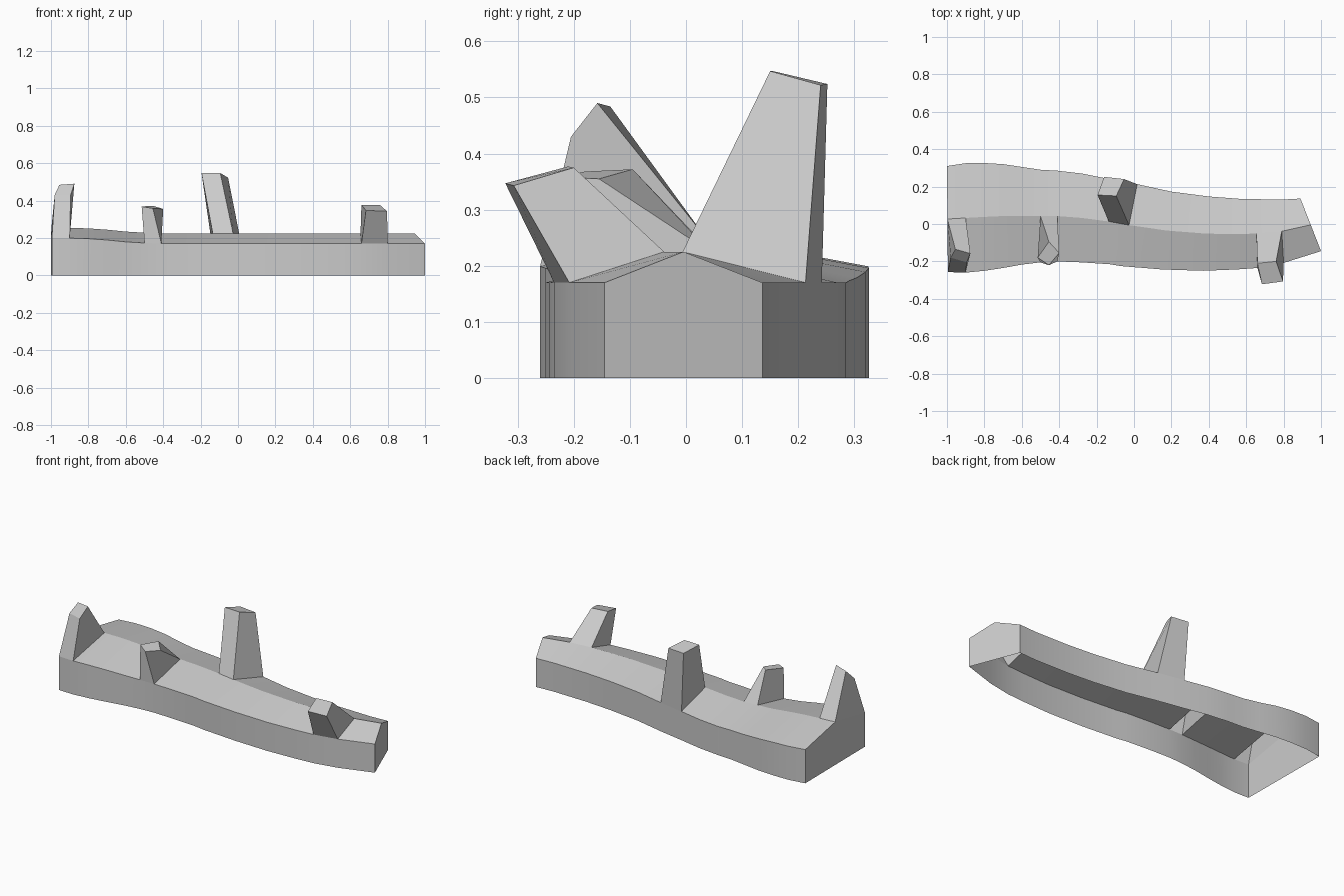
import bpy, math

if "Cube" in bpy.data.objects:
    bpy.data.objects.remove(bpy.data.objects["Cube"])

# Stations along the log: front x, front y, back x, back y, lift of the upper edges
STATIONS = [
    (-.995, -.257, -1.0, .31, .03), (-.9, -.26, -.9, .325, .029),
    (-.8, -.25, -.8, .326, .026), (-.7, -.235, -.7, .32, .019),
    (-.6, -.217, -.6, .305, .009), (-.5, -.205, -.5, .29, .003),
    (-.41, -.2, -.41, .285, 0), (-.28, -.205, -.28, .27, 0),
    (-.13, -.215, -.14, .242, 0), (-.07, -.225, .017, .213, 0),
    (.15, -.243, .2, .173, 0), (.37, -.25, .4, .147, 0),
    (.55, -.243, .56, .135, 0), (.66, -.235, .65, .133, 0),
    (.8, -.208, .78, .13, 0), (1.0, -.145, .89, .136, 0),
]

# Branch stubs: name -> (station, roof strip, top corners)
STUBS = {
    "end_branch_stub": (0, 1, [(-.98, -.18, .43), (-.895, -.205, .43),
                               (-.875, -.158, .49), (-.955, -.135, .484)]),
    "small_branch_stub": (5, 1, [(-.515, -.18, .368), (-.455, -.22, .358),
                                 (-.4, -.155, .355), (-.455, -.095, .372)]),
    "tall_branch_stub": (8, 2, [(-.195, .155, .547), (-.095, .15, .547),
                                (-.053, .24, .522), (-.16, .252, .524)]),
    "front_branch_stub": (13, 1, [(.684, -.322, .347), (.797, -.307, .343),
                                  (.76, -.2, .375), (.66, -.21, .377)]),
}


def make(name, verts, faces):
    mesh = bpy.data.meshes.new(name)
    mesh.from_pydata(verts, [], faces)
    obj = bpy.data.objects.new(name, mesh)
    bpy.context.collection.objects.link(obj)
    return obj


def section(fx, fy, bx, by, lift):
    mx, my = (fx + bx) / 2, (fy + by) / 2
    return [(fx, fy, 0), (fx, fy, .17 + lift), (mx, my, .225 + lift),
            (bx, by, .17 + lift), (bx, by, 0)]


# Hollow log: walls and ridged top, open below and under each stub
rows = [section(*s) for s in STATIONS]
holes = {(i, j) for i, j, _ in STUBS.values()}
n = len(rows)
faces = [(i * 5 + j, i * 5 + 5 + j, i * 5 + 6 + j, i * 5 + 1 + j)
         for i in range(n - 1) for j in range(4) if (i, j) not in holes]
faces += [tuple(range(5)), tuple(reversed(range(5 * n - 5, 5 * n)))]
log = make("log_body", [v for r in rows for v in r], faces)

# Tapered branch stubs rising from the openings
for name, (i, j, top) in STUBS.items():
    base = [rows[i][j], rows[i + 1][j], rows[i + 1][j + 1], rows[i][j + 1]]
    sides = [(k, (k + 1) % 4, (k + 1) % 4 + 4, k + 4) for k in range(4)]
    make(name, base + top, sides + [(4, 5, 6, 7)])

# Smooth the long curves of the log, keep its ridges and ends crisp
bpy.context.view_layer.objects.active = log
log.select_set(True)
bpy.ops.object.shade_smooth_by_angle(angle=math.radians(15))
